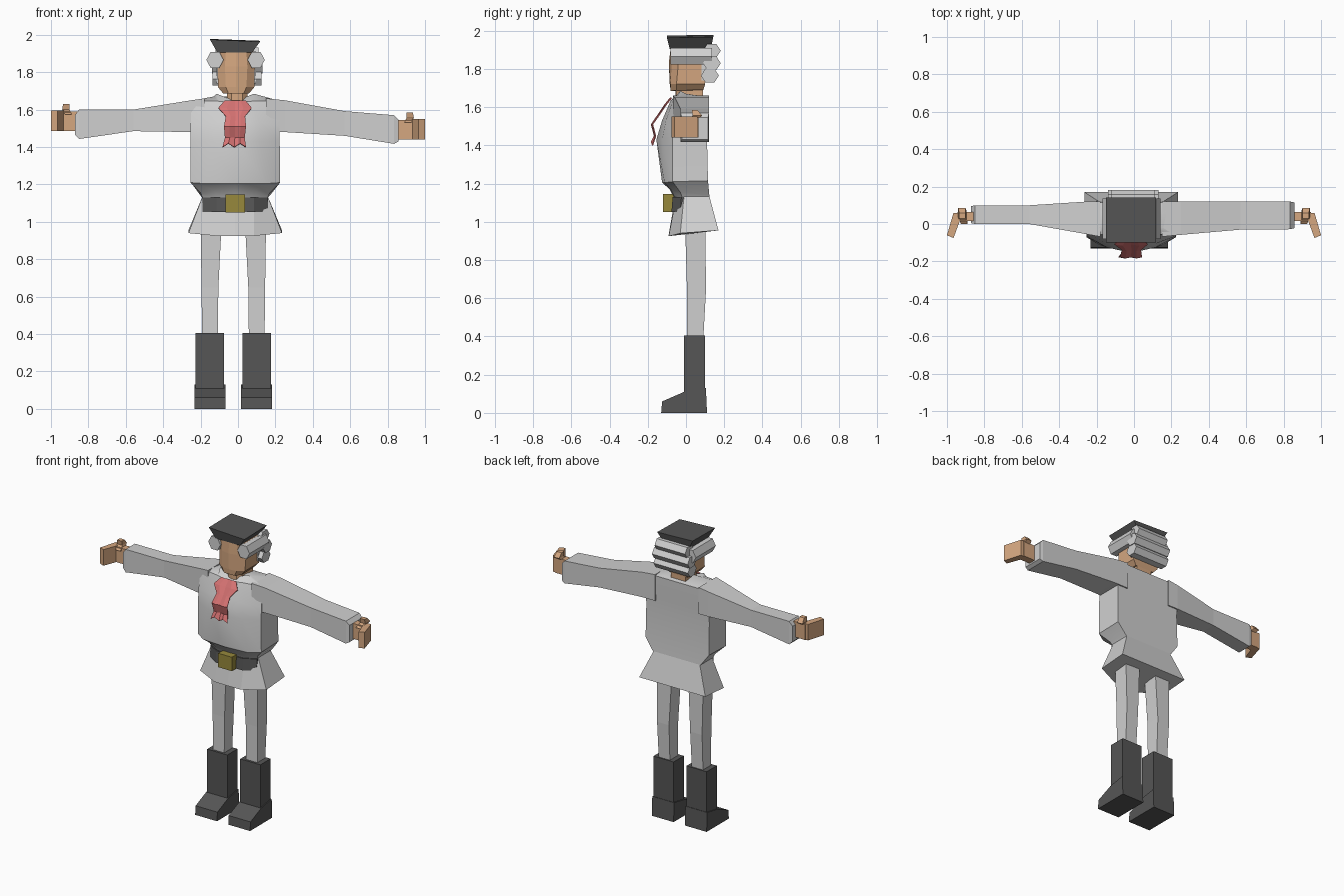
import bpy, bmesh, math
from mathutils import Vector


def material(name, r, g, b):
    m = bpy.data.materials.new(name)
    m.diffuse_color = (r, g, b, 1)
    return m


CLOTH = material("pale_cloth", 0.63, 0.63, 0.63)
HAIR = material("grey_hair", 0.64, 0.64, 0.64)
DARK = material("dark_leather", 0.092, 0.092, 0.092)
SKIN = material("skin", 0.66, 0.385, 0.215)
GOLD = material("brass", 0.31, 0.25, 0.045)
RED = material("red_scarf", 0.67, 0.17, 0.17)
CX = -0.015  # middle of the figure


def loft(name, rings, mat, closed=True, caps=True, smooth=False):
    """Skin a list of equal-length point rings."""
    bm = bmesh.new()
    rows = [[bm.verts.new(p) for p in ring] for ring in rings]
    n = len(rows[0])
    for a, b in zip(rows, rows[1:]):
        for i in range(n if closed else n - 1):
            j = (i + 1) % n
            bm.faces.new((a[i], a[j], b[j], b[i]))
    if caps and closed:
        bm.faces.new(rows[0])
        bm.faces.new(rows[-1])
    bmesh.ops.recalc_face_normals(bm, faces=bm.faces)
    mesh = bpy.data.meshes.new(name)
    bm.to_mesh(mesh)
    bm.free()
    mesh.materials.append(mat)
    ob = bpy.data.objects.new(name, mesh)
    bpy.context.collection.objects.link(ob)
    if smooth:
        bpy.context.view_layer.objects.active = ob
        ob.select_set(True)
        bpy.ops.object.shade_smooth_by_angle(angle=math.radians(30))
        ob.select_set(False)
    return ob


def rect(x0, x1, y0, y1, z):
    return [(x0, y0, z), (x1, y0, z), (x1, y1, z), (x0, y1, z)]


def box(name, x0, x1, y0, y1, z0, z1, mat):
    return loft(name, [rect(x0, x1, y0, y1, z0), rect(x0, x1, y0, y1, z1)], mat)


def prism(name, axis, profile, a, b, mat):
    """Extrude a 2D profile along the given axis from a to b."""
    def at(u, v, t):
        return {"x": (t, u, v), "y": (u, t, v), "z": (u, v, t)}[axis]
    return loft(name, [[at(u, v, t) for u, v in profile] for t in (a, b)], mat)


def body_ring(zb, zf, hw, yb, ys, fh, yf, yc, zc=None, cx=CX):
    """Seven-sided section: flat back, flat sides, faceted front."""
    zc = zf if zc is None else zc
    zs = (zb + zf) / 2
    return [(cx - hw, yb, zb), (cx + hw, yb, zb), (cx + hw, ys, zs), (cx + fh, yf, zf),
            (cx, yc, zc), (cx - fh, yf, zf), (cx - hw, ys, zs)]


# Shirt torso
loft("shirt_torso", [
    body_ring(1.13, 1.13, 0.175, 0.122, -0.02, 0.10, -0.06, -0.065),
    body_ring(1.14, 1.17, 0.185, 0.122, -0.03, 0.11, -0.08, -0.085),
    body_ring(1.215, 1.205, 0.24, 0.115, -0.07, 0.17, -0.112, -0.125),
    body_ring(1.43, 1.43, 0.238, 0.11, -0.07, 0.13, -0.125, -0.155),
    body_ring(1.50, 1.53, 0.238, 0.112, -0.065, 0.13, -0.105, -0.125),
    body_ring(1.65, 1.645, 0.235, 0.115, -0.045, 0.09, -0.065, -0.08, 1.635),
    body_ring(1.655, 1.685, 0.115, 0.105, 0.0, 0.10, -0.03, -0.045, 1.645),
], CLOTH, smooth=True)

# Flared skirt of the shirt
loft("shirt_skirt", [
    body_ring(0.955, 0.925, 0.25, 0.17, -0.03, 0.10, -0.09, -0.092),
    body_ring(1.135, 1.135, 0.175, 0.122, -0.01, 0.10, -0.05, -0.055),
], CLOTH)

# Sleeves: x, top, bottom, front y, back y
sleeves = {
    "left": [(-0.18, 1.66, 1.48, -0.068, 0.12), (-0.25, 1.65, 1.48, -0.055, 0.12),
             (-0.56, 1.60, 1.485, 0.0, 0.10), (-0.85, 1.60, 1.443, 0.0, 0.10),
             (-0.872, 1.57, 1.465, 0.005, 0.095)],
    "right": [(0.15, 1.66, 1.48, -0.068, 0.12), (0.25, 1.65, 1.48, -0.058, 0.12),
              (0.57, 1.592, 1.46, -0.03, 0.12), (0.835, 1.57, 1.417, -0.028, 0.12),
              (0.858, 1.545, 1.43, -0.022, 0.115)],
}
for side, rows in sleeves.items():
    loft(side + "_sleeve", [[(x, f, b), (x, k, b), (x, k, t), (x, f, t)]
                            for x, t, b, f, k in rows], CLOTH)

# Hands with bent fingers and a raised thumb
for side, s, z in (("left", -1, 1.485), ("right", 1, 1.44)):
    box(side + "_palm", s * 0.845, s * 0.945, 0.015, 0.065, z, z + 0.105, SKIN)
    prism(side + "_fingers", "z", [(s * 0.93, 0.06), (s * 0.965, 0.06), (s * 1.0, -0.06),
                                   (s * 0.965, -0.075), (s * 0.93, 0.02)], z, z + 0.11, SKIN)
    loft(side + "_thumb", [rect(s * 0.89, s * 0.925, 0.0, 0.05, z + 0.09),
                           rect(s * 0.90, s * 0.94, 0.035, 0.085, z + 0.115),
                           rect(s * 0.90, s * 0.935, 0.03, 0.06, z + 0.145)], SKIN)

# Trouser legs and boots
for side, s in (("left", -1), ("right", 1)):
    c = -0.025 + s * 0.125
    inner, outer = -0.025 + s * 0.062, -0.025 + s * 0.175
    loft(side + "_leg", [rect(c - 0.042, c + 0.042, 0.005, 0.09, 0.38),
                         rect(c - 0.045, c + 0.045, 0.005, 0.105, 0.65),
                         rect(min(inner, outer), max(inner, outer), -0.005, 0.1, 1.0)], CLOTH)
    box(side + "_boot_shaft", c - 0.076, c + 0.076, -0.01, 0.1, 0.05, 0.405, DARK)
    prism(side + "_boot_foot", "x", [(-0.13, 0), (0.11, 0), (0.104, 0.13), (-0.01, 0.11),
                                     (-0.125, 0.06)], c - 0.083, c + 0.082, DARK)

# Belt and buckle
loft("belt", [[(CX + x, y + d, z) for x, y in
               ((-0.176, -0.02), (-0.1, -0.066), (0.1, -0.066), (0.176, -0.02))]
              + [(CX + x, 0.02, z) for x in (0.174, -0.174)]
              for z, d in ((1.052, -0.01), (1.13, -0.004))], DARK)
box("belt_buckle", -0.066, 0.037, -0.12, -0.06, 1.05, 1.145, GOLD)

# Neck and faceted head
loft("neck", [body_ring(z, z, 0.055, 0.09, -0.03, 0.03, -0.052, -0.055, cx=-0.005)
              for z in (1.6, 1.70)], SKIN)
loft("head", [
    body_ring(1.69, 1.685, 0.07, 0.09, -0.05, 0.04, -0.08, -0.08, cx=-0.01),
    body_ring(1.72, 1.72, 0.097, 0.10, -0.05, 0.055, -0.08, -0.085, cx=-0.01),
    body_ring(1.83, 1.83, 0.100, 0.10, -0.04, 0.06, -0.075, -0.09, cx=-0.01),
    body_ring(1.91, 1.91, 0.095, 0.10, -0.05, 0.055, -0.078, -0.08, cx=-0.01),
], SKIN)


# Rolled curls of hair
def hexagon(u, v, ru, rv):
    return [(u + ru * math.cos(i * math.pi / 3), v + rv * math.sin(i * math.pi / 3))
            for i in range(6)]


for side, s in (("left", -1), ("right", 1)):
    prism(side + "_hair_roll", "y", hexagon(-0.013 + s * 0.11, 1.866, 0.046, 0.05),
          -0.08, 0.135, HAIR)
for i, (y, z, hw) in enumerate(((0.135, 1.895, 0.115), (0.135, 1.83, 0.135),
                                (0.125, 1.765, 0.13))):
    prism("back_hair_roll_%d" % (i + 1), "x", hexagon(y, z, 0.047, 0.042),
          -0.005 - hw, -0.005 + hw, HAIR)
box("hair_back", -0.115, 0.095, 0.08, 0.13, 1.74, 1.91, HAIR)

# Flat-topped hat, flaring upward
loft("hat", [rect(-0.11, 0.075, -0.085, 0.13, 1.905),
             [(-0.15, -0.1, 1.975), (0.118, -0.1, 1.963),
              (0.118, 0.143, 1.968), (-0.15, 0.143, 1.978)]], DARK)

# Scarf: z, y, left x, right x, tooth depth at the hem
rows = [(1.65, -0.078, -0.07, 0.04, 0), (1.61, -0.11, -0.105, 0.073, 0),
        (1.565, -0.14, -0.065, 0.038, 0), (1.51, -0.178, -0.075, 0.043, 0),
        (1.45, -0.162, -0.07, 0.036, 0), (1.40, -0.178, -0.083, 0.043, 0.02)]
scarf = loft("scarf", [[(x0 + (x1 - x0) * i / 4, y - 0.006 * (i % 2), z + d * (i % 2))
                        for i in range(5)] for z, y, x0, x1, d in rows], RED, closed=False)
scarf.modifiers.new("thickness", "SOLIDIFY").thickness = 0.006
